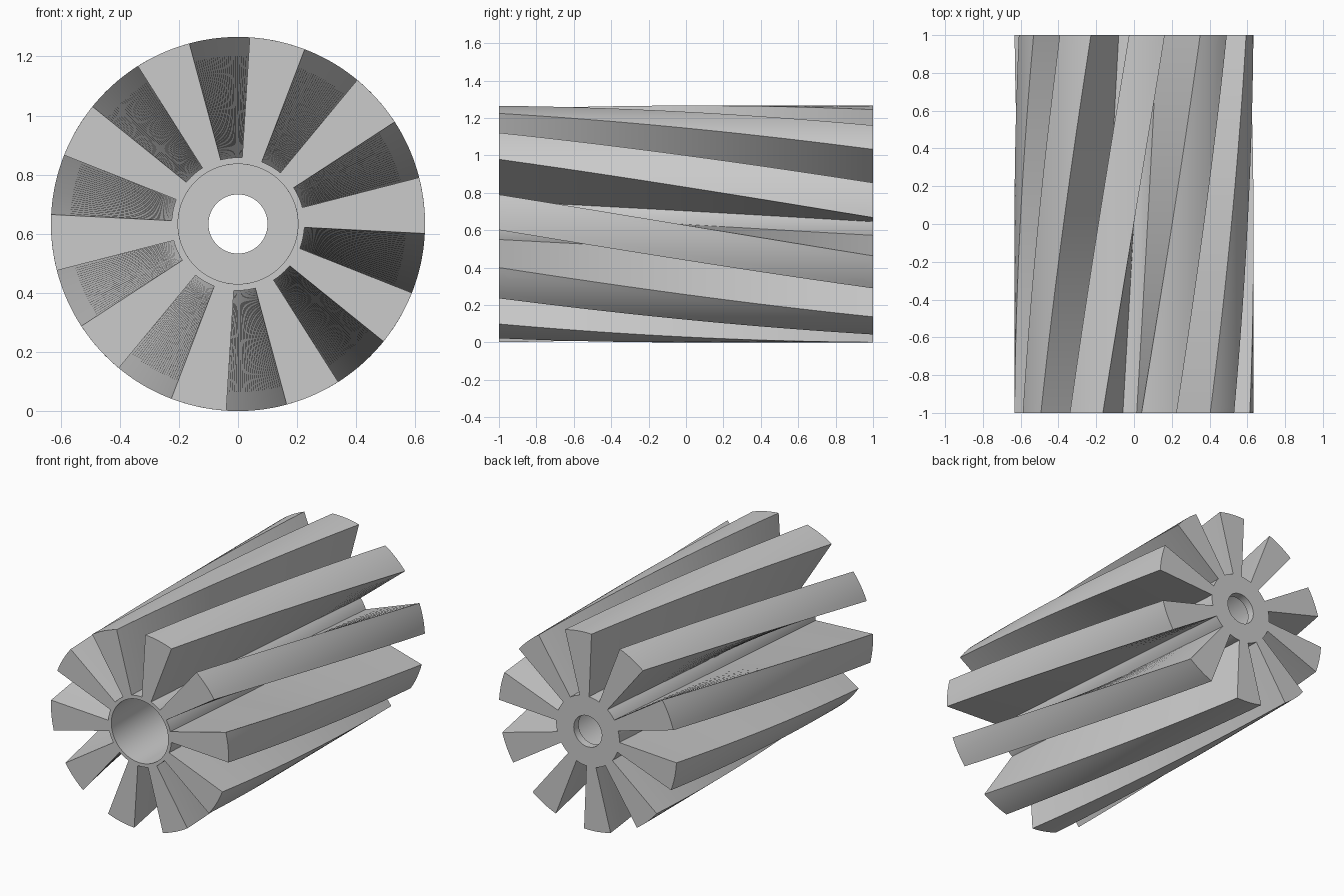
import bpy, bmesh
from math import cos, sin, radians

default = bpy.data.objects.get("Cube")
if default:
    bpy.data.objects.remove(default)

TIP, HUB, SOCKET, BORE = 0.633, 0.225, 0.203, 0.10
TEETH, STEPS, LAYERS = 10, 6, 40
PITCH, TOOTH, START = 36.0, 17.3, -2.9     # degrees
TWIST = -30.0                              # degrees over the full length
FLOOR = LAYERS - 1                         # layer of the socket floor

# Angles around the section: tooth arc then flute arc, repeated
angles, is_tooth = [], []
for t in range(TEETH):
    base = START + t * PITCH
    for span, offset, solid in ((TOOTH, 0, True), (PITCH - TOOTH, TOOTH, False)):
        for s in range(STEPS):
            angles.append(base + offset + span * s / STEPS)
            is_tooth.append(solid)
COUNT = len(angles)

bm = bmesh.new()
cache = {}


def vert(radius, j, k):
    key = (radius, j % COUNT, k)
    if key not in cache:
        a = radians(angles[j % COUNT] + TWIST * k / LAYERS)
        cache[key] = bm.verts.new(
            (radius * cos(a), 2 * k / LAYERS - 1, TIP + radius * sin(a)))
    return cache[key]


def wall(radius, j, k):
    bm.faces.new([vert(radius, j, k), vert(radius, j + 1, k),
                  vert(radius, j + 1, k + 1), vert(radius, j, k + 1)])


def cap(inner, outer, j, k):
    bm.faces.new([vert(inner, j, k), vert(outer, j, k),
                  vert(outer, j + 1, k), vert(inner, j + 1, k)])


for j in range(COUNT):
    for k in range(LAYERS):
        # Tooth tips, flute bottoms and the inner bore
        wall(TIP if is_tooth[j] else HUB, j, k)
        wall(SOCKET if k < FLOOR else BORE, j, k)
        # Twisted tooth flanks
        if is_tooth[j] != is_tooth[j - 1]:
            bm.faces.new([vert(HUB, j, k), vert(TIP, j, k),
                          vert(TIP, j, k + 1), vert(HUB, j, k + 1)])
    # End faces and socket floor
    cap(SOCKET, HUB, j, 0)
    cap(BORE, HUB, j, LAYERS)
    cap(BORE, SOCKET, j, FLOOR)
    if is_tooth[j]:
        cap(HUB, TIP, j, 0)
        cap(HUB, TIP, j, LAYERS)

bmesh.ops.recalc_face_normals(bm, faces=bm.faces)
mesh = bpy.data.meshes.new("twisted_rotor")
bm.to_mesh(mesh)
bm.free()

# Plain grey material
grey = bpy.data.materials.new("plain grey")
grey.use_nodes = True
color = (0.6, 0.6, 0.6, 1.0)
grey.diffuse_color = color
grey.node_tree.nodes["Principled BSDF"].inputs["Base Color"].default_value = color
mesh.materials.append(grey)

rotor = bpy.data.objects.new("twisted_rotor", mesh)
bpy.context.collection.objects.link(rotor)
bpy.context.view_layer.objects.active = rotor
rotor.select_set(True)
bpy.ops.object.shade_smooth_by_angle(angle=radians(30))
